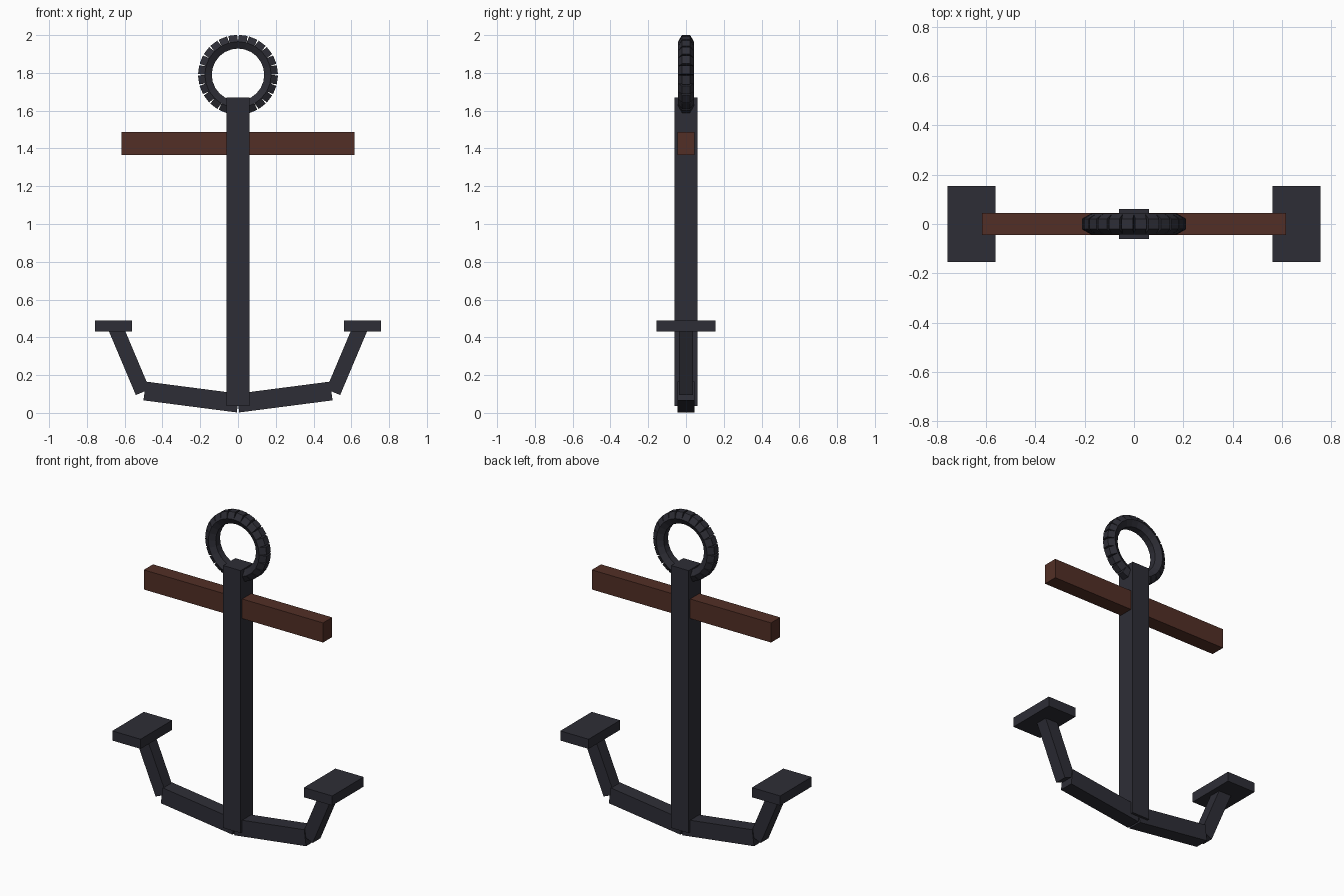
import bpy, math
from mathutils import Vector, Matrix

if "Cube" in bpy.data.objects:
    bpy.data.objects.remove(bpy.data.objects["Cube"])


def material(name, rgb):
    m = bpy.data.materials.new(name)
    m.diffuse_color = (*rgb, 1)
    m.use_nodes = True
    m.node_tree.nodes["Principled BSDF"].inputs["Base Color"].default_value = m.diffuse_color
    return m


iron = material("dark iron", (0.027, 0.027, 0.037))
wood = material("brown wood", (0.085, 0.028, 0.019))


def box(name, center, size, mat, angle=0):
    """Box turned about the y axis so its x side rises by angle."""
    bpy.ops.mesh.primitive_cube_add(size=1)
    ob = bpy.context.object
    ob.name = name
    ob.data.transform(Matrix.Translation(center) @ Matrix.Rotation(-angle, 4, 'Y')
                      @ Matrix.Diagonal((*size, 1)))
    ob.data.materials.append(mat)
    return ob


def bar(name, a, b, thick, depth):
    """Square bar between two points in the xz plane."""
    a, b = Vector((a[0], 0, a[1])), Vector((b[0], 0, b[1]))
    d = b - a
    return box(name, (a + b) / 2, (d.length, depth, thick), iron, math.atan2(d.z, d.x))


# Shank and wooden stock
box("shank", (0, 0, 0.853), (0.12, 0.12, 1.634), iron)
box("stock", (0, 0, 1.427), (1.235, 0.09, 0.122), wood)

# Arms and flukes on both sides
for s, side in ((1, "right"), (-1, "left")):
    bar("lower_arm_" + side, (0, 0.052), (s * 0.494, 0.116), 0.1, 0.09)
    bar("upper_arm_" + side, (s * 0.504, 0.11), (s * 0.656, 0.47), 0.08, 0.076)
    box("fluke_" + side, (s * 0.66, 0, 0.46), (0.195, 0.31, 0.06), iron)

# Ring of short hexagonal links, open at the outside
N, R = 24, 0.174
parts = []
for i in range(N):
    t = 2 * math.pi * (i + 0.5) / N
    bpy.ops.mesh.primitive_cylinder_add(vertices=6, radius=0.042, depth=0.046)
    ob = bpy.context.object
    ob.data.transform(Matrix.Translation((R * math.cos(t), 0, 1.79 + R * math.sin(t)))
                      @ Matrix.Rotation(-t, 4, 'Y'))
    ob.data.materials.append(iron)
    parts.append(ob)
bpy.ops.object.select_all(action='DESELECT')
for ob in parts:
    ob.select_set(True)
bpy.context.view_layer.objects.active = parts[0]
bpy.ops.object.join()
parts[0].name = "ring"
